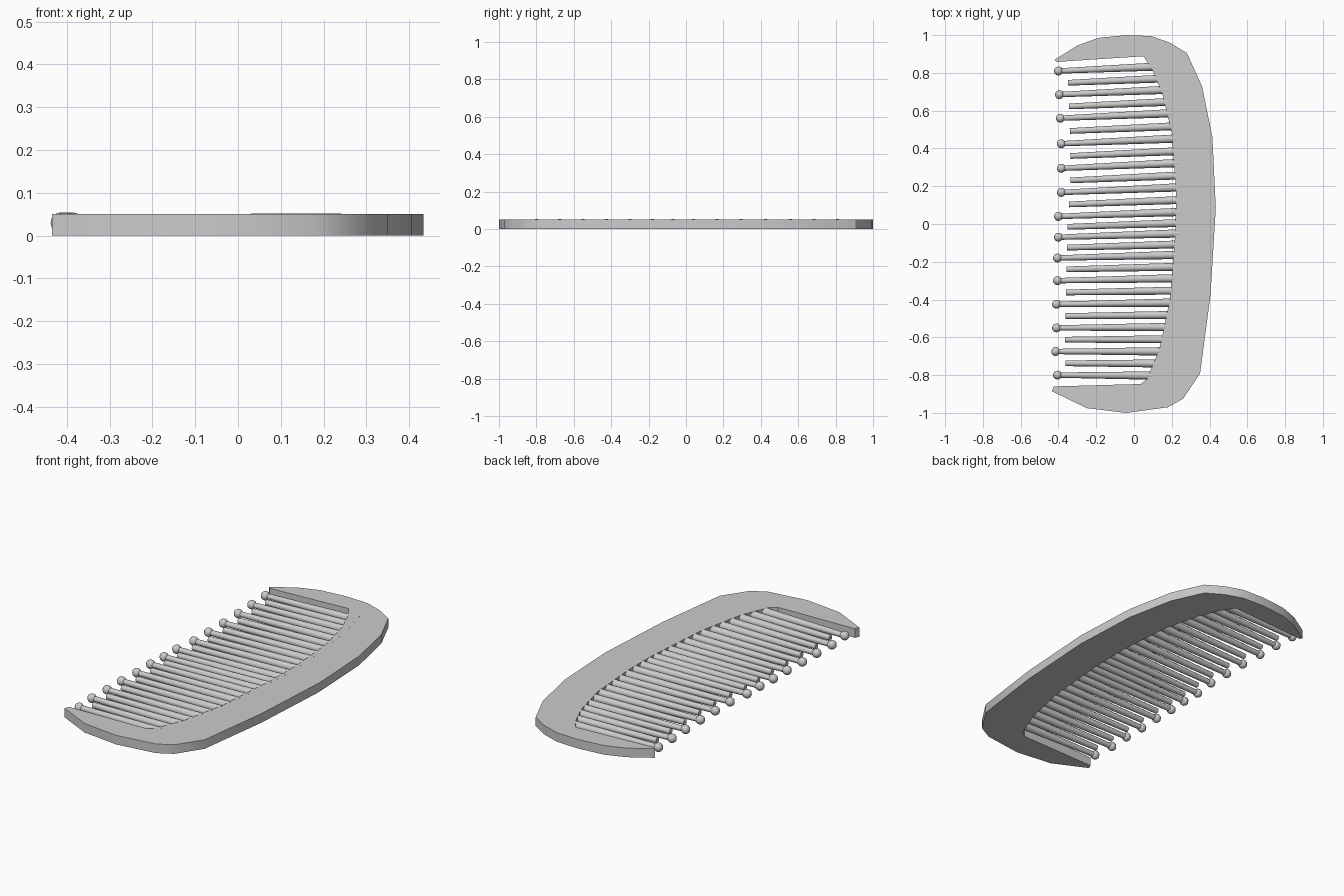
import bpy
import bmesh
from math import radians
from mathutils import Matrix, Vector

default_cube = bpy.data.objects.get("Cube")
if default_cube:
    bpy.data.objects.remove(default_cube, do_unlink=True)

THICKNESS = 0.05
TOOTH_HEIGHT = 0.03

# One plain grey for the whole comb
grey = bpy.data.materials.new("light_grey")
grey.use_nodes = True
colour = (0.6, 0.6, 0.6, 1)
grey.diffuse_color = colour
grey.node_tree.nodes["Principled BSDF"].inputs["Base Color"].default_value = colour


def finish(name, bm, angle):
    """Turn a bmesh into a named, shaded object."""
    bmesh.ops.recalc_face_normals(bm, faces=bm.faces)
    mesh = bpy.data.meshes.new(name)
    bm.to_mesh(mesh)
    bm.free()
    mesh.materials.append(grey)
    obj = bpy.data.objects.new(name, mesh)
    bpy.context.collection.objects.link(obj)
    bpy.ops.object.select_all(action="DESELECT")
    obj.select_set(True)
    bpy.context.view_layer.objects.active = obj
    bpy.ops.object.shade_smooth_by_angle(angle=radians(angle))
    return obj


def inner_edge(y):
    """Where the spine meets the teeth, as a shallow bow."""
    return 0.222 - 0.18 * (y - 0.1) ** 2


def add_tooth(bm, tip_x, tip_y, tip_radius, root_radius):
    """Tapered round tooth, leaning slightly and rooted in the spine."""
    root_x = inner_edge(tip_y) + 0.02
    slope = min(0.045, 0.035 + 0.05 * tip_y)
    tip = Vector((tip_x, tip_y, TOOTH_HEIGHT))
    root = Vector((root_x, tip_y + slope * (root_x - tip_x), TOOTH_HEIGHT))
    axis = root - tip
    turn = axis.to_track_quat("Z", "Y").to_matrix().to_4x4()
    bmesh.ops.create_cone(
        bm, cap_ends=True, segments=12,
        radius1=tip_radius, radius2=root_radius, depth=axis.length,
        matrix=Matrix.Translation((tip + root) / 2) @ turn)


# Frame: outer back, then the inner edge, in hundredths
outer = [(-42, 87), (-30, 94.5), (-19, 98.5), (-4, 100), (9, 99.5), (19, 96),
         (28, 90.5), (36, 73), (41.5, 46), (43.3, 8.5), (40.5, -37.5),
         (35, -79), (26, -92.5), (18, -97), (-4, -100), (-25, -97.5),
         (-43.5, -88.5), (-42.5, -86)]
inner = [(3.5, -84.7), (7, -82), (13.5, -66), (19, -40), (22, -3),
         (22.2, 18), (20, 48), (15, 69), (9.5, 82), (5, 88.8), (-41, 85.8)]
bm = bmesh.new()
outline = [bm.verts.new((x / 100, y / 100, 0)) for x, y in outer + inner]
base = bm.faces.new(outline)
extruded = bmesh.ops.extrude_face_region(bm, geom=[base], use_keep_orig=True)
top_verts = [v for v in extruded["geom"] if isinstance(v, bmesh.types.BMVert)]
bmesh.ops.translate(bm, verts=top_verts, vec=(0, 0, THICKNESS))
finish("comb_frame", bm, 30)

# Tips of the long teeth, in hundredths
tips = [(-40, 81), (-39.5, 68.5), (-39, 56), (-38.5, 42.5), (-38.5, 29.5),
        (-38.5, 16.7), (-40, 4), (-40, -7), (-40.5, -18), (-40.5, -30),
        (-41, -42.5), (-41, -55), (-41.5, -67.5), (-40.5, -80)]
tips = [Vector((x, y, 0)) / 100 for x, y in tips]

# Long teeth and their rounded tips
teeth = bmesh.new()
balls = bmesh.new()
for tip in tips:
    add_tooth(teeth, tip.x, tip.y, 0.014, 0.022)
    bmesh.ops.create_uvsphere(
        balls, u_segments=10, v_segments=8, radius=0.024,
        matrix=Matrix.Translation((tip.x, tip.y, TOOTH_HEIGHT)))
finish("long_teeth", teeth, 40)
finish("tooth_tips", balls, 60)

# Short teeth sit midway between the long ones
teeth = bmesh.new()
for first, second in zip(tips, tips[1:]):
    middle = (first + second) / 2
    add_tooth(teeth, middle.x + 0.048, middle.y, 0.015, 0.021)
finish("short_teeth", teeth, 40)
